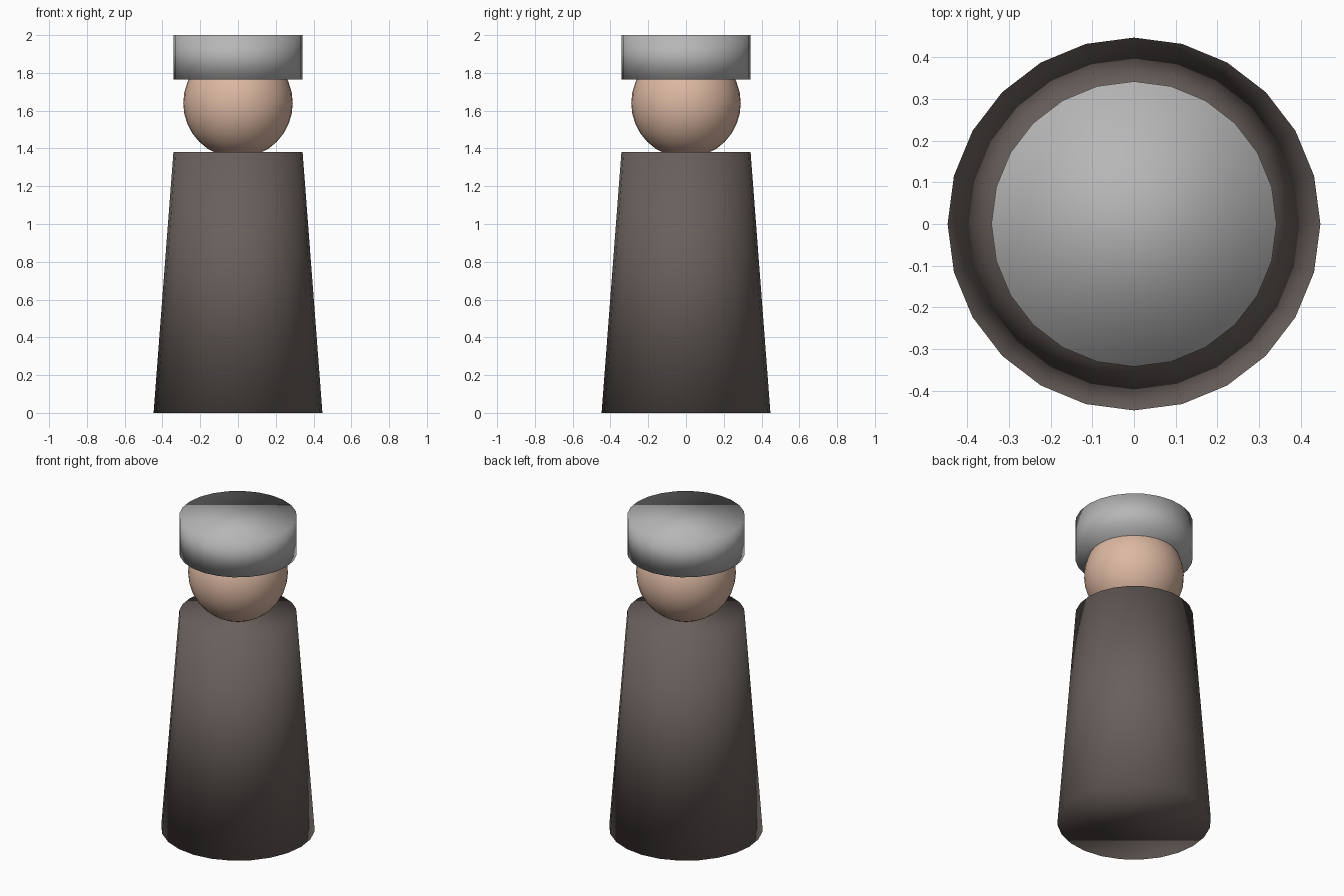
import bpy

# Remove the default object
cube = bpy.data.objects.get("Cube")
if cube:
    bpy.data.objects.remove(cube, do_unlink=True)


def make_material(name, rgb):
    mat = bpy.data.materials.new(name)
    mat.use_nodes = True
    color = (*rgb, 1.0)
    mat.diffuse_color = color
    mat.node_tree.nodes["Principled BSDF"].inputs["Base Color"].default_value = color
    return mat


def finish(name, mat):
    obj = bpy.context.object
    obj.name = obj.data.name = name
    obj.data.materials.append(mat)
    # Smooth everywhere, rims included
    bpy.ops.object.shade_smooth()
    return obj


def tapered_drum(name, bottom_radius, top_radius, bottom, top, mat):
    bpy.ops.mesh.primitive_cone_add(
        vertices=24, radius1=bottom_radius, radius2=top_radius,
        depth=top - bottom, end_fill_type='NGON',
        location=(0, 0, (bottom + top) / 2))
    return finish(name, mat)


robe = make_material("dark brown robe", (0.14, 0.115, 0.105))
skin = make_material("skin", (0.72, 0.48, 0.36))
felt = make_material("grey felt", (0.47, 0.47, 0.47))

# Robe: long body widening to the floor
tapered_drum("body", 0.447, 0.342, 0.0, 1.38, robe)

# Head: ball sunk into the body and the hat
bpy.ops.mesh.primitive_uv_sphere_add(
    segments=32, ring_count=16, radius=0.29, location=(0, 0, 1.64))
finish("head", skin)

# Hat: straight drum
tapered_drum("hat", 0.342, 0.342, 1.765, 2.0, felt)
